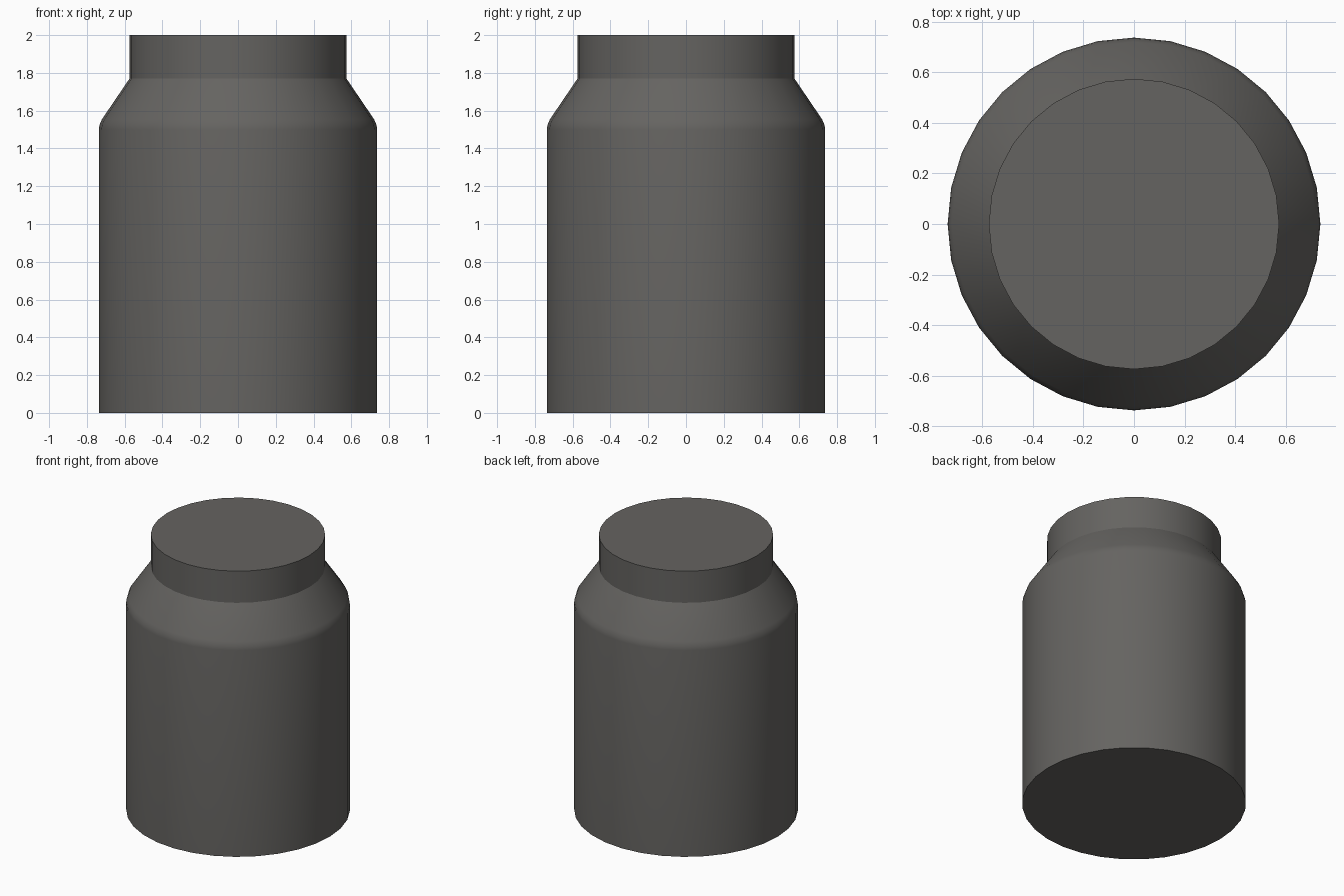
import bpy, bmesh, math

if "Cube" in bpy.data.objects:
    bpy.data.objects.remove(bpy.data.objects["Cube"])

SIDES = 32

# Dark warm grey for the whole jar
grey = bpy.data.materials.new("dark_grey")
grey.diffuse_color = (0.130, 0.126, 0.119, 1.0)
grey.use_nodes = True
grey.node_tree.nodes["Principled BSDF"].inputs["Base Color"].default_value = grey.diffuse_color


def lathe(name, profile):
    """Closed solid of revolution from (radius, height) points, capped at both ends."""
    bm = bmesh.new()
    rings = []
    for r, z in profile:
        rings.append([bm.verts.new((r * math.cos(2 * math.pi * i / SIDES),
                                    r * math.sin(2 * math.pi * i / SIDES), z))
                      for i in range(SIDES)])
    for a, b in zip(rings, rings[1:]):
        for i in range(SIDES):
            j = (i + 1) % SIDES
            bm.faces.new((a[i], a[j], b[j], b[i]))
    bm.faces.new(list(reversed(rings[0])))
    bm.faces.new(rings[-1])
    mesh = bpy.data.meshes.new(name)
    bm.to_mesh(mesh)
    bm.free()
    mesh.materials.append(grey)
    obj = bpy.data.objects.new(name, mesh)
    bpy.context.collection.objects.link(obj)
    bpy.ops.object.select_all(action='DESELECT')
    obj.select_set(True)
    bpy.context.view_layer.objects.active = obj
    bpy.ops.object.shade_smooth_by_angle(angle=math.radians(30))
    return obj


# Straight body, softened shoulder edge, sloping shoulder, straight neck
lathe("jar", [
    (0.737, 0.0),
    (0.737, 1.50),
    (0.733, 1.525),
    (0.72, 1.555),
    (0.574, 1.77),
    (0.574, 2.0),
])
